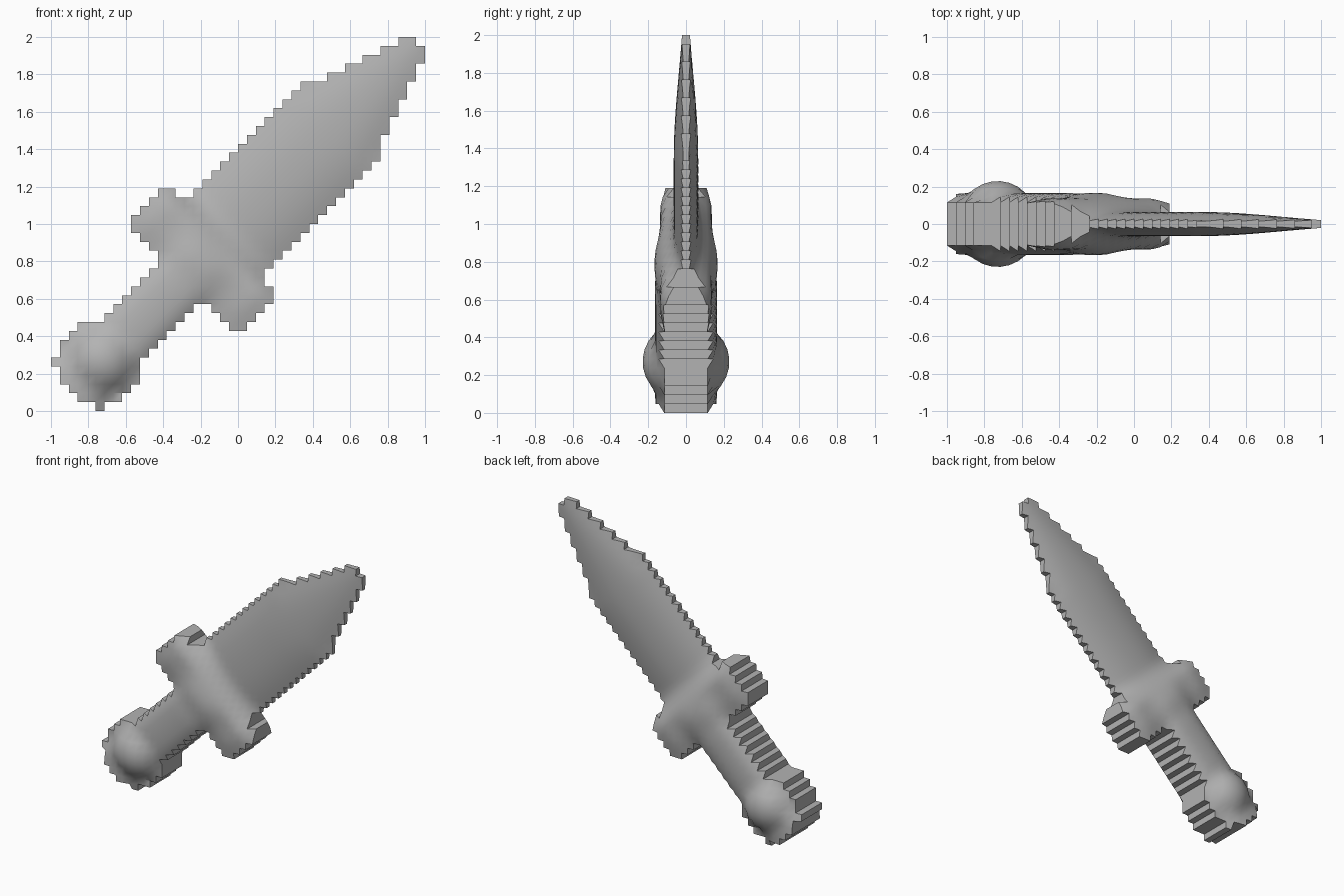
import bpy
import bmesh
import math

cube = bpy.data.objects.get("Cube")
if cube:
    bpy.data.objects.remove(cube, do_unlink=True)

N = 42              # grid cells along each side
CELL = 2 / N
POMMEL = [2, 5, 4, 5, 6, 6, 6, 6, 6, 5]   # half widths from the butt end


def half_width(s):
    """Half width in cells at diagonal station s (butt to tip)."""
    if s < 4 or s > 81:
        return -1
    if s < 14:
        return POMMEL[s - 4]
    if s < 29:
        return 4                                   # grip
    if s < 38:
        return 11 if s == 29 else 12               # crossguard
    if s < 65:
        return 8                                   # blade
    return math.floor((86.5 - s) / 3)              # pointed tip


def inside(i, j):
    return 0 <= i < N and 0 <= j < N and abs(i - j) <= half_width(i + j)


def step(a, b, x):
    t = min(1, max(0, (x - a) / (b - a)))
    return t * t * (3 - 2 * t)


def dome(t):
    return math.sqrt(max(0, 1 - t * t))


def blade_depth(s, d):
    taper = 1 - step(56, 92, s)
    t = min(1, d / max(1, min(9, (89 - s) / 3)))
    return 0.015 + 0.05 * taper * (1 - t ** 2.2)


def grip_depth(s, d):
    return 0.115 + 0.05 * dome(d / 5)


def guard_depth(s, d):
    arm = 0.105 + 0.032 * dome((s - 34) / 5.5)
    arm -= 0.02 * step(10, 13, d)
    hub = 0.03 * (1 - step(1, 7, d)) * (1 - step(33, 38, s))
    return arm + hub


def pommel_depth(s, d):
    r = math.hypot(s - 11.4, d) / math.sqrt(2) * CELL
    return 0.03 + 0.2 * dome(r / 0.205)


def depth(i, j):
    s, d = i + j, abs(i - j)
    # grip flows into the guard, which flows into the blade
    k = step(28, 32, s)
    h = (1 - k) * grip_depth(s, d) + k * guard_depth(s, d)
    k = step(36.5, 41.5, s)
    h = (1 - k) * h + k * blade_depth(s, d)
    if s < 22:
        h = max(h, pommel_depth(s, d))
    return h


bm = bmesh.new()
verts = {}


def vert(i, j, side):
    key = (i, j, side)
    if key not in verts:
        verts[key] = bm.verts.new((i * CELL - 1, side * depth(i, j), j * CELL))
    return verts[key]


for i in range(N):
    for j in range(N):
        if not inside(i, j):
            continue
        ring = [(i, j), (i + 1, j), (i + 1, j + 1), (i, j + 1)]
        # front and back skins
        bm.faces.new([vert(*c, -1) for c in ring])
        bm.faces.new([vert(*c, 1) for c in reversed(ring)])
        # stepped rim wherever the neighbouring cell is empty
        for k, (di, dj) in enumerate([(0, -1), (1, 0), (0, 1), (-1, 0)]):
            if not inside(i + di, j + dj):
                a, b = ring[k], ring[(k + 1) % 4]
                bm.faces.new([vert(*b, -1), vert(*a, -1), vert(*a, 1), vert(*b, 1)])

mesh = bpy.data.meshes.new("dagger")
bm.to_mesh(mesh)
bm.free()
dagger = bpy.data.objects.new("dagger", mesh)
bpy.context.collection.objects.link(dagger)

# single plain grey
grey = bpy.data.materials.new("plain grey")
grey.use_nodes = True
color = (0.45, 0.45, 0.45, 1)
grey.diffuse_color = color
grey.node_tree.nodes["Principled BSDF"].inputs["Base Color"].default_value = color
mesh.materials.append(grey)

bpy.ops.object.select_all(action="DESELECT")
dagger.select_set(True)
bpy.context.view_layer.objects.active = dagger
bpy.ops.object.shade_smooth_by_angle(angle=math.radians(42))
